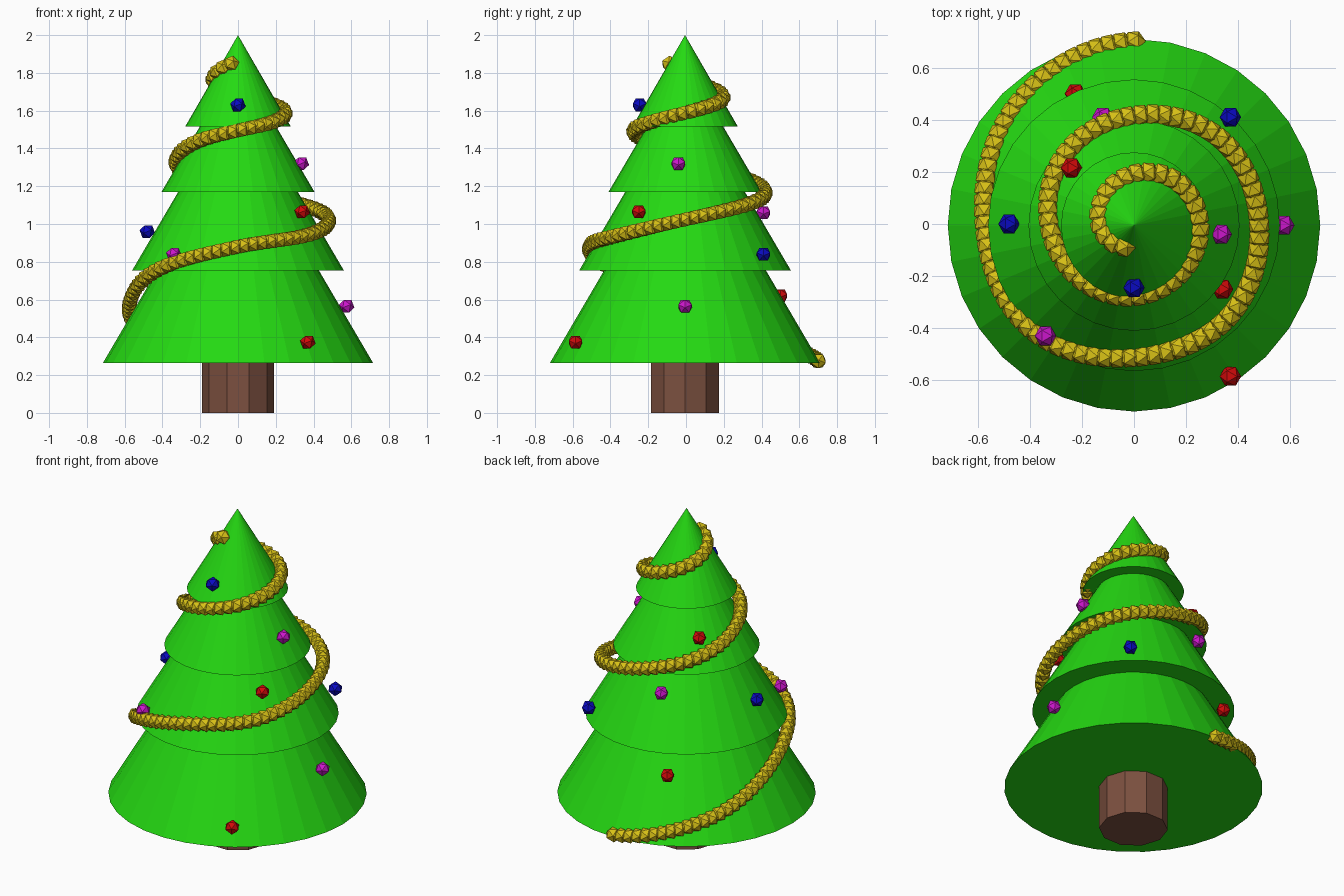
import bpy, bmesh, math
from mathutils import Vector, Matrix

cube = bpy.data.objects.get("Cube")
if cube:
    bpy.data.objects.remove(cube, do_unlink=True)


def make_material(name, rgb):
    mat = bpy.data.materials.new(name)
    mat.use_nodes = True
    mat.diffuse_color = (*rgb, 1)
    mat.node_tree.nodes["Principled BSDF"].inputs["Base Color"].default_value = (*rgb, 1)
    return mat


green = make_material("needle_green", (0.018, 0.70, 0.006))
brown = make_material("bark_brown", (0.20, 0.08, 0.05))
gold = make_material("garland_gold", (0.68, 0.53, 0.008))
blue = make_material("bauble_blue", (0.003, 0.003, 0.55))
magenta = make_material("bauble_magenta", (0.60, 0.008, 0.60))
red = make_material("bauble_red", (0.65, 0.003, 0.003))


def finish(bm, name, mat):
    mesh = bpy.data.meshes.new(name)
    bm.to_mesh(mesh)
    bm.free()
    mesh.materials.append(mat)
    obj = bpy.data.objects.new(name, mesh)
    bpy.context.collection.objects.link(obj)
    return obj


CENTRE_Y = -0.005


def add_cone(name, mat, sides, r_bottom, r_top, z_bottom, z_top):
    bm = bmesh.new()
    # the quarter turn puts a corner on the y axis
    place = (Matrix.Translation((0, CENTRE_Y, (z_bottom + z_top) / 2))
             @ Matrix.Rotation(math.pi / 2, 4, 'Z'))
    bmesh.ops.create_cone(bm, cap_ends=True, segments=sides, radius1=r_bottom,
                          radius2=r_top, depth=z_top - z_bottom, matrix=place)
    bmesh.ops.remove_doubles(bm, verts=bm.verts, dist=1e-5)
    finish(bm, name, mat)


# Trunk
add_cone("trunk", brown, 10, 0.19, 0.19, 0.0, 0.30)

# Foliage tiers: radius, base height, tip height
tiers = [(0.715, 0.265, 1.485), (0.56, 0.755, 1.71),
         (0.405, 1.17, 1.86), (0.28, 1.515, 2.0)]
for i, (radius, base, tip) in enumerate(tiers):
    add_cone(f"foliage_tier_{i + 1}", green, 32, radius, 0, base, tip)

# Baubles, each with a triangular face turned upward
FACE_UP = Matrix.Rotation(math.radians(37.38), 4, 'Y')
baubles = {
    blue: [(0, -0.245, 1.63), (-0.48, 0, 0.96), (0.37, 0.41, 0.84)],
    magenta: [(0.335, -0.04, 1.32), (-0.34, -0.43, 0.84),
              (0.575, -0.005, 0.565), (-0.12, 0.41, 1.06)],
    red: [(0.34, -0.25, 1.065), (0.37, -0.585, 0.375),
          (-0.24, 0.215, 1.355), (-0.225, 0.50, 0.62)],
}
for mat, spots in baubles.items():
    for i, spot in enumerate(spots):
        bm = bmesh.new()
        bmesh.ops.create_icosphere(bm, subdivisions=1, radius=0.042,
                                   matrix=Matrix.Translation(spot) @ FACE_UP)
        finish(bm, f"{mat.name}_{i + 1}", mat)

# Garland spiral: (radius, height) at every eighth of a turn, starting at the back
spiral = [(0.70, 0.275), (0.64, 0.39), (0.573, 0.58), (0.565, 0.77), (0.51, 0.88),
          (0.51, 0.94), (0.48, 1.025), (0.465, 1.105), (0.415, 1.18), (0.375, 1.26),
          (0.325, 1.35), (0.296, 1.44), (0.277, 1.495), (0.26, 1.54), (0.25, 1.59),
          (0.23, 1.64), (0.19, 1.685), (0.155, 1.73), (0.13, 1.78), (0.105, 1.83),
          (0.085, 1.86)]


def spiral_point(t):
    i = min(int(t), len(spiral) - 2)
    f = t - i
    a, b, c, d = (Vector(spiral[min(max(k, 0), len(spiral) - 1)])
                  for k in range(i - 1, i + 3))
    # smooth interpolation through the control values
    r, z = 0.5 * (2 * b + (c - a) * f + (2 * a - 5 * b + 4 * c - d) * f ** 2
                  + (3 * b - a - 3 * c + d) * f ** 3)
    angle = math.pi / 2 + t * math.pi / 4
    return Vector((r * math.cos(angle), r * math.sin(angle), z))


# Overlapping faceted beads at even steps along the spiral
SPACING, BEAD = 0.048, 0.045
bm = bmesh.new()
steps = 3000
last, travelled = spiral_point(0), SPACING
for s in range(steps + 1):
    t = (len(spiral) - 1) * s / steps
    point = spiral_point(t)
    travelled += (point - last).length
    if travelled >= SPACING:
        travelled -= SPACING
        ahead = spiral_point(min(t + 0.02, len(spiral) - 1))
        behind = spiral_point(max(t - 0.02, 0))
        turn = (ahead - behind).to_track_quat('X', 'Z').to_matrix().to_4x4()
        bmesh.ops.create_icosphere(bm, subdivisions=1, radius=BEAD,
                                   matrix=Matrix.Translation(point) @ turn @ FACE_UP)
    last = point
finish(bm, "garland", gold)
